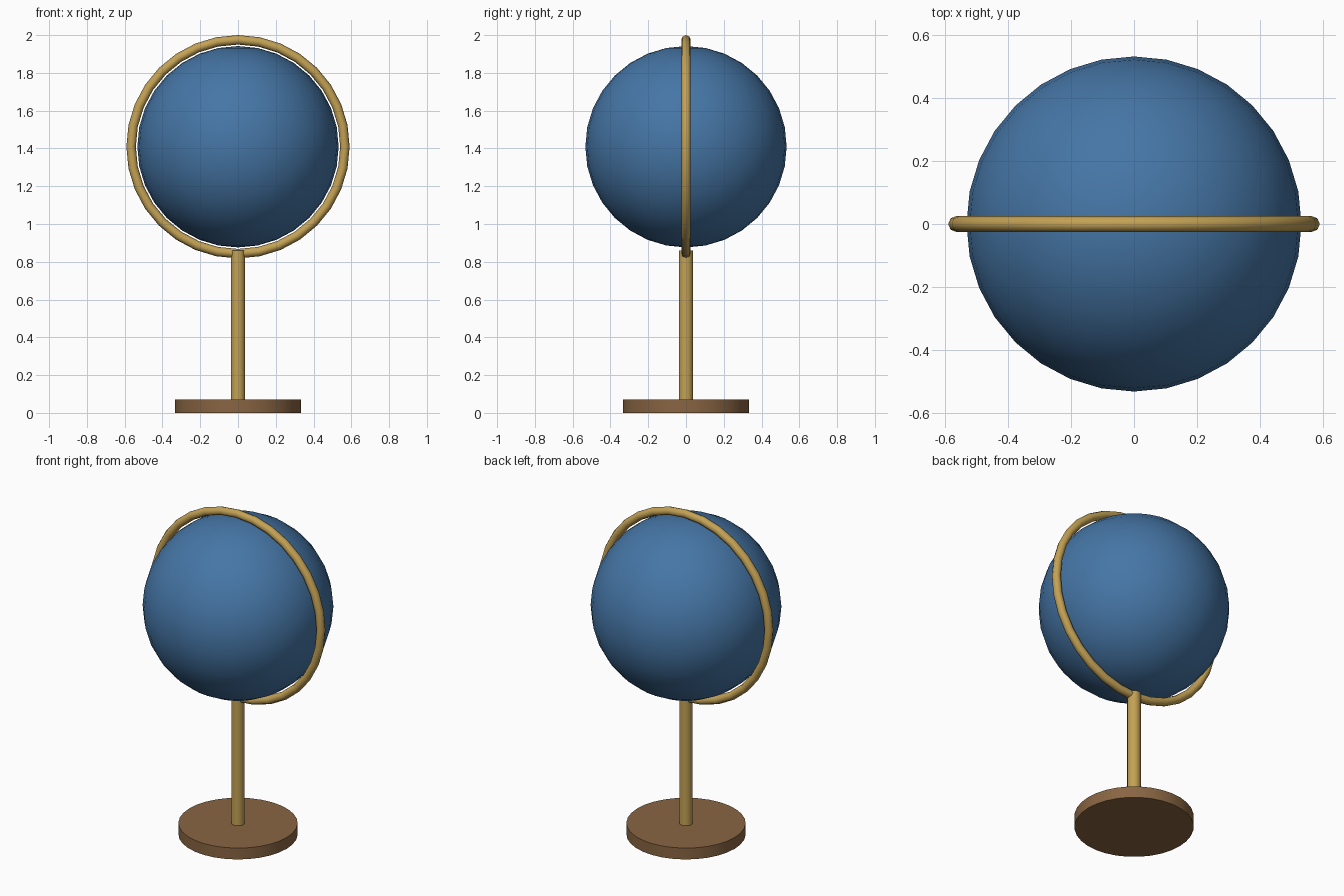
import bpy
import math

cube = bpy.data.objects.get("Cube")
if cube:
    bpy.data.objects.remove(cube, do_unlink=True)


def material(name, rgb):
    mat = bpy.data.materials.new(name)
    mat.use_nodes = True
    colour = (*rgb, 1)
    mat.diffuse_color = colour
    mat.node_tree.nodes["Principled BSDF"].inputs["Base Color"].default_value = colour
    return mat


ocean_blue = material("ocean blue", (0.06, 0.18, 0.38))
brass = material("brass", (0.55, 0.36, 0.09))
wood = material("wood", (0.25, 0.13, 0.055))


def finish(name, mat):
    obj = bpy.context.object
    obj.name = obj.data.name = name
    obj.data.materials.append(mat)
    bpy.ops.object.shade_smooth_by_angle(angle=math.radians(50))
    return obj


def cylinder(name, radius, bottom, top, sides, mat):
    bpy.ops.mesh.primitive_cylinder_add(
        vertices=sides, radius=radius, depth=top - bottom,
        location=(0, 0, (bottom + top) / 2))
    return finish(name, mat)


# Stand: round wooden foot and brass post
cylinder("base", 0.333, 0, 0.07, 32, wood)
cylinder("post", 0.038, 0.07, 0.86, 16, brass)

# Globe ball
CENTRE = (0, 0, 1.409)
bpy.ops.mesh.primitive_uv_sphere_add(
    segments=32, ring_count=16, radius=0.533, location=CENTRE)
finish("globe", ocean_blue)

# Upright meridian ring around the ball
bpy.ops.mesh.primitive_torus_add(
    major_segments=32, minor_segments=8, major_radius=0.566,
    minor_radius=0.025, location=CENTRE, rotation=(math.pi / 2, 0, 0))
finish("meridian_ring", brass)
